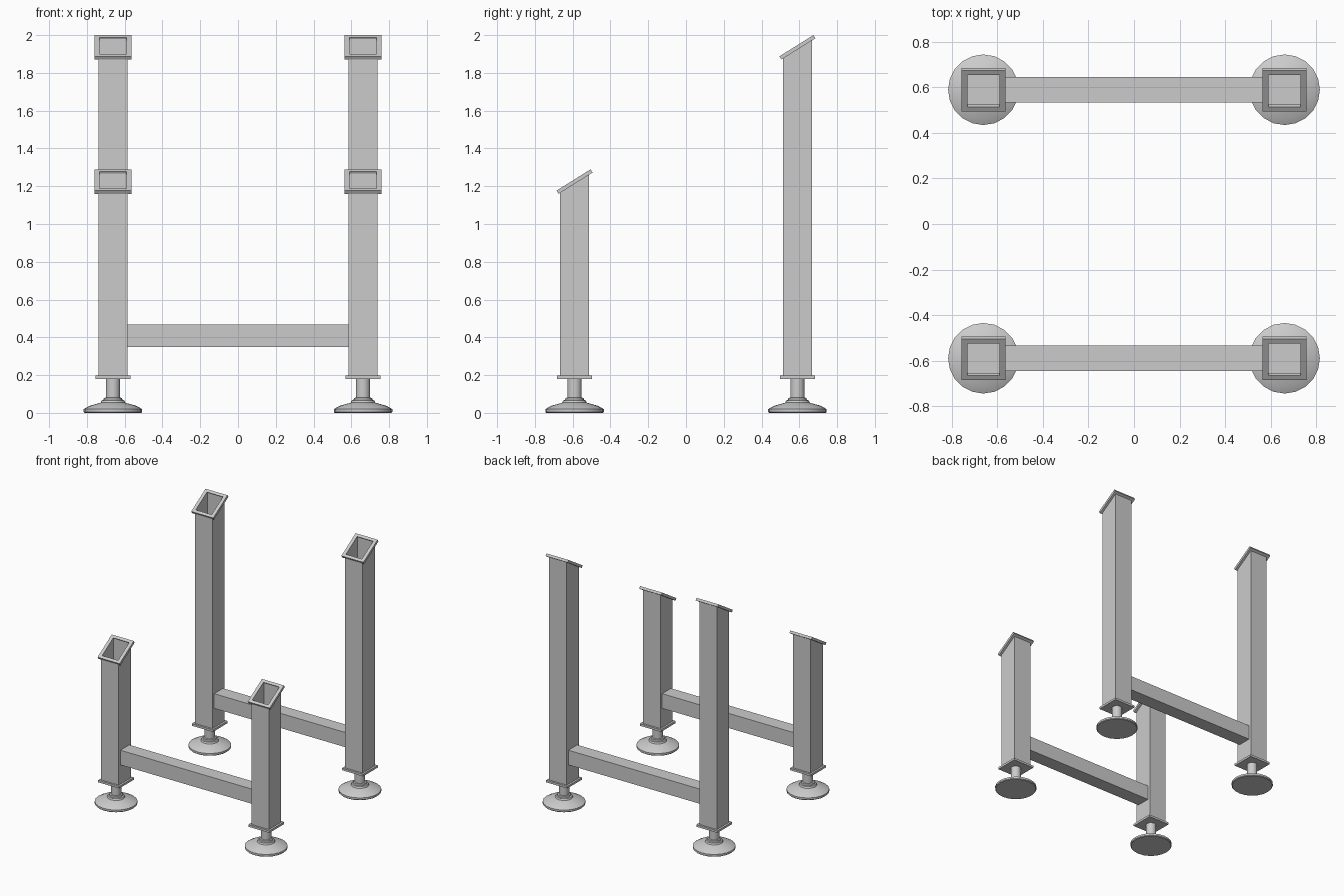
import bpy, bmesh, math
from mathutils import Matrix

if "Cube" in bpy.data.objects:
    bpy.data.objects.remove(bpy.data.objects["Cube"])

PX, PY = 0.662, 0.59          # leg centre
HALF, WALL = 0.0775, 0.007    # tube half width, wall thickness
SLOPE = math.radians(32)


def finish(bm, name, mirror=True):
    bmesh.ops.recalc_face_normals(bm, faces=bm.faces)
    me = bpy.data.meshes.new(name)
    bm.to_mesh(me)
    bm.free()
    ob = bpy.data.objects.new(name, me)
    bpy.context.collection.objects.link(ob)
    if mirror:
        ob.modifiers.new("Mirror", 'MIRROR').use_mirror_merge = False
    return ob


def box(name, lo, hi, mirror=True):
    bm = bmesh.new()
    mid = [(a + b) / 2 for a, b in zip(lo, hi)]
    size = [b - a for a, b in zip(lo, hi)]
    bmesh.ops.create_cube(bm, size=1, matrix=Matrix.Translation(mid) @ Matrix.Diagonal((*size, 1)))
    return finish(bm, name, mirror)


def frame(name, outer, inner, z0, z1, matrix, slope=0.0):
    """Open rectangular tube; its top is sheared along y by slope."""
    bm = bmesh.new()
    loops = []
    for (hx, hy), top in ((outer, 0), (outer, 1), (inner, 1), (inner, 0)):
        loops.append([bm.verts.new((sx * hx, sy * hy, z1 + sy * hy * slope if top else z0))
                      for sx, sy in ((-1, -1), (1, -1), (1, 1), (-1, 1))])
    for i in range(4):
        a, b = loops[i], loops[(i + 1) % 4]
        for j in range(4):
            k = (j + 1) % 4
            bm.faces.new((a[j], a[k], b[k], b[j]))
    bm.transform(matrix)
    return finish(bm, name)


def lathe(name, profile, x, y, sides):
    bm = bmesh.new()
    rings = [[bm.verts.new((x + r * math.cos(2 * math.pi * i / sides),
                            y + r * math.sin(2 * math.pi * i / sides), z))
              for i in range(sides)] for r, z in profile]
    for a, b in zip(rings, rings[1:]):
        for i in range(sides):
            j = (i + 1) % sides
            bm.faces.new((a[i], a[j], b[j], b[i]))
    bm.faces.new(rings[0])
    bm.faces.new(rings[-1])
    return finish(bm, name)


FOOT = [(0.15, 0), (0.155, 0.005), (0.155, 0.02), (0.125, 0.037), (0.065, 0.054),
        (0.06, 0.066), (0.05, 0.068), (0.048, 0.079), (0.038, 0.081), (0.038, 0.182)]

for side, y, top in (("front", -PY, 1.2245), ("back", PY, 1.9355)):
    inner = HALF - WALL
    # hollow post with slanted top
    frame(side + "_post", (HALF, HALF), (inner, inner), 0.19, top,
          Matrix.Translation((PX, y, 0)), math.tan(SLOPE))
    # slanted flange around the open top
    frame(side + "_top_flange", (0.097, 0.106), (inner, inner / math.cos(SLOPE)), -0.01, 0.01,
          Matrix.Translation((PX, y, top)) @ Matrix.Rotation(SLOPE, 4, 'X'))
    # plate under the post
    box(side + "_base_plate", (PX - 0.093, y - 0.093, 0.18), (PX + 0.093, y + 0.093, 0.197))
    # levelling foot with stem
    foot = lathe(side + "_foot", FOOT, PX, y, 20)
    bpy.ops.object.select_all(action='DESELECT')
    bpy.context.view_layer.objects.active = foot
    foot.select_set(True)
    bpy.ops.object.shade_smooth_by_angle(angle=math.radians(30))
    # cross beam between the two posts
    b = PX - HALF
    box(side + "_cross_beam", (-b, y - 0.056, 0.35), (b, y + 0.056, 0.467), mirror=False)
